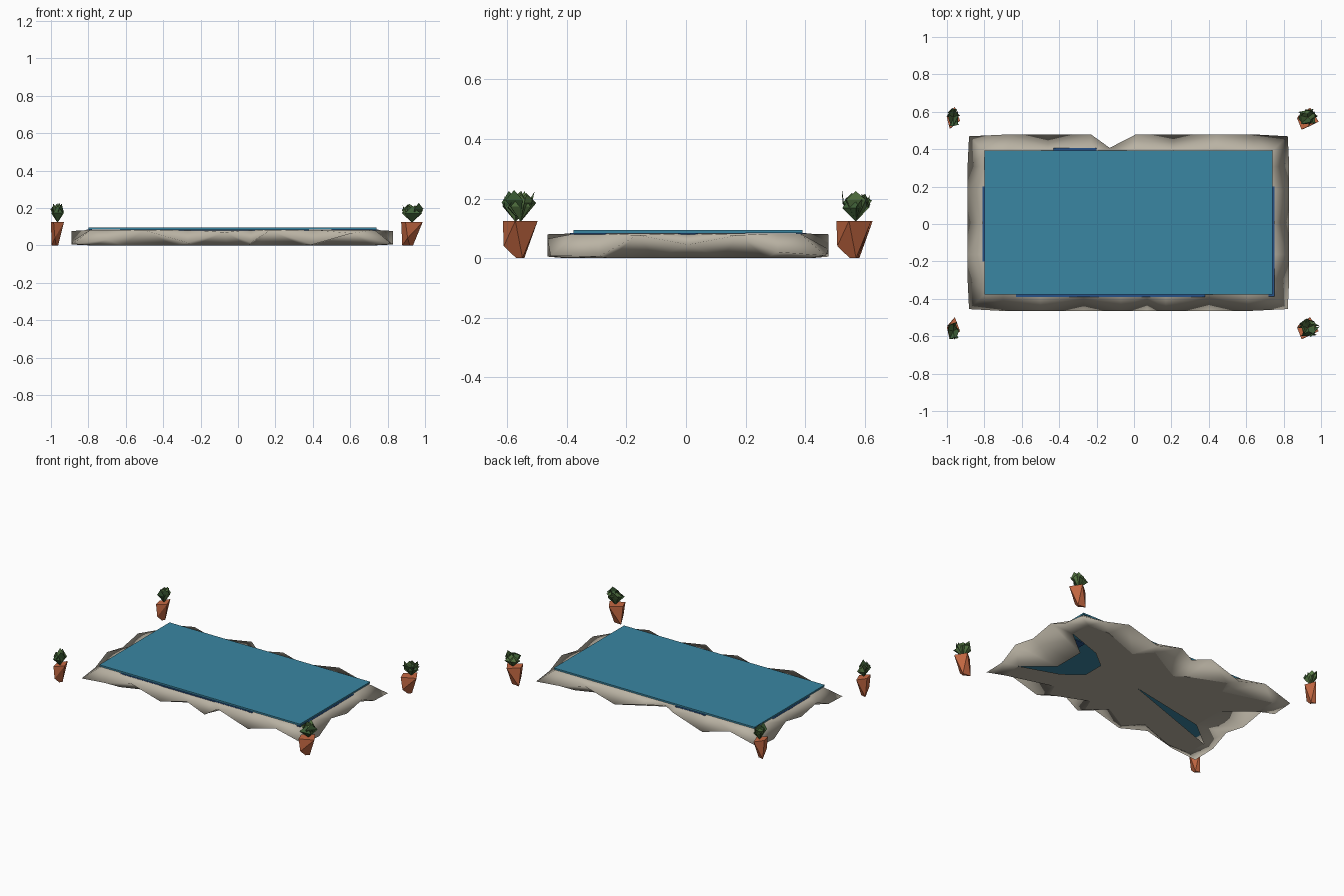
import bpy
import bmesh
import math
import random
from mathutils import Vector

random.seed(4)
cube = bpy.data.objects.get("Cube")
if cube:
    bpy.data.objects.remove(cube, do_unlink=True)


def material(name, color):
    mat = bpy.data.materials.new(name)
    mat.use_nodes = True
    mat.diffuse_color = (*color, 1)
    mat.node_tree.nodes["Principled BSDF"].inputs["Base Color"].default_value = (*color, 1)
    return mat


stone = material("pale stone", (0.49, 0.45, 0.37))
water = material("pool water", (0.042, 0.24, 0.36))
liner = material("deep blue liner", (0.02, 0.085, 0.25))
clay = material("terracotta", (0.56, 0.14, 0.055))
leaf = material("leaf green", (0.09, 0.18, 0.055))
dark_leaf = material("dark leaf green", (0.05, 0.12, 0.04))


def add_object(name, bm, mats, smooth=False):
    mesh = bpy.data.meshes.new(name)
    bm.to_mesh(mesh)
    bm.free()
    for mat in mats:
        mesh.materials.append(mat)
    obj = bpy.data.objects.new(name, mesh)
    bpy.context.collection.objects.link(obj)
    if smooth:
        bpy.ops.object.select_all(action="DESELECT")
        obj.select_set(True)
        bpy.context.view_layer.objects.active = obj
        bpy.ops.object.shade_smooth_by_angle(angle=math.radians(179))
    return obj


def add_box(name, low, high, mat):
    bm = bmesh.new()
    bmesh.ops.create_cube(bm, size=1)
    low, high = Vector(low), Vector(high)
    for v in bm.verts:
        v.co = (low + high) / 2 + v.co * (high - low)
    return add_object(name, bm, [mat])


# Half of the rim outline, turned half a circle for the other half
CENTRE = Vector((-0.03, 0.007, 0))
HX, HY = 0.86, 0.472
front_wave = [(-0.67, 0.03), (-0.47, 0.08), (-0.24, 0.015), (-0.04, 0.07),
              (0.1, 0.015), (0.2, 0.08), (0.43, 0.005), (0.64, 0.065)]
side_wave = [(-0.3, 0.005), (-0.17, 0.077), (0, 0.045), (0.17, 0.077), (0.3, 0.02)]
half = [Vector((-HX + 0.008, -HY + 0.01, 0.008))]
half += [Vector((x, -HY, z)) for x, z in front_wave]
half += [Vector((HX - 0.008, -HY + 0.01, 0.008))]
half += [Vector((HX, y, z)) for y, z in side_wave]
outline = half + [Vector((-p.x, -p.y, p.z)) for p in half]
# Notch in the back edge
notch = min(outline, key=lambda p: (p - Vector((-0.12, HY, 0))).length)
notch.y, notch.z = 0.4, 0.07
n = len(outline)


def floor_point(p):
    # The foot reaches further out below the troughs of the rim
    reach = 0.88 if p.z < 0.04 else 0.66
    return Vector((p.x * reach, p.y * reach, 0)) + CENTRE


# Stone rim: wavy top skirt, folded under towards the floor
bm = bmesh.new()
outer, inner, under = [], [], []
for p in outline:
    outer.append(bm.verts.new(p + CENTRE))
    q = Vector((max(-0.76, min(0.76, p.x)), max(-0.375, min(0.375, p.y)), 0.083))
    inner.append(bm.verts.new(q + CENTRE))
    under.append(bm.verts.new(floor_point(p)))
for i in range(n):
    j = (i + 1) % n
    bm.faces.new((outer[i], outer[j], inner[j], inner[i]))
    bm.faces.new((outer[j], outer[i], under[i], under[j]))
bmesh.ops.triangulate(bm, faces=bm.faces[:])
add_object("stone_rim", bm, [stone], smooth=True)

# Pool floor: broken star with openings at both ends
bm = bmesh.new()
middle = bm.verts.new(CENTRE)
ring = [bm.verts.new(floor_point(p)) for p in outline]
for i in range(n):
    j = (i + 1) % n
    centre = (ring[i].co + ring[j].co) / 2
    if centre.x > 0.5 and abs(centre.y) < 0.2:
        # Pull the floor back from the open end
        stub_a = bm.verts.new(ring[i].co.lerp(CENTRE, 0.35))
        stub_b = bm.verts.new(ring[j].co.lerp(CENTRE, 0.35))
        bm.faces.new((middle, stub_b, stub_a))
    elif not (centre.x < -0.5 and -0.26 < centre.y < -0.1):
        bm.faces.new((middle, ring[j], ring[i]))
add_object("pool_floor", bm, [stone])

# Water and the liner that peeks out around and below it
add_box("water_surface", (-0.8, -0.378, 0.084), (0.74, 0.392, 0.095), water)
for name, low, high in [
    ("front_liner", (-0.63, -0.39, 0.08), (0.38, -0.36, 0.084)),
    ("back_liner", (-0.43, 0.37, 0.08), (-0.2, 0.405, 0.084)),
    ("right_liner", (-0.81, -0.2, 0.08), (-0.78, 0.2, 0.084)),
    ("left_liner", (0.72, -0.387, 0.08), (0.75, 0.2, 0.084)),
    ("end_liner", (0.5, -0.2, 0.079), (0.72, 0.12, 0.084)),
]:
    add_box(name, low, high, liner)


def add_pot(name, x, y, width, lean):
    # Chipped, tapered pot as a hull of a lopsided rim and a small foot
    bm = bmesh.new()
    for u, v in [(-0.5, 0), (0.5, -0.3), (0.1, 0.95), (-0.3, -1)]:
        bm.verts.new((x + u * width, y + v * 0.06, 0.125))
    for u, v in [(-0.45, 0.2), (0.05, 0.1), (-0.1, -0.25)]:
        bm.verts.new((x + u * width, y + v * 0.06, 0))
    bm.verts.new((x - 0.2 * width, y - 0.95 * 0.06, 0.04))
    bmesh.ops.convex_hull(bm, input=bm.verts[:])
    bmesh.ops.recalc_face_normals(bm, faces=bm.faces[:])
    add_object(name + "_pot", bm, [clay])

    # Broad, folded leaves
    bm = bmesh.new()
    root = Vector((x, y + lean, 0.122))
    for k in range(7):
        a = k * 2.4
        out = Vector((math.cos(a) * width * 0.5, math.sin(a) * 0.055, 0))
        side = Vector((-math.sin(a) * width * 0.38, math.cos(a) * 0.034, 0))
        mid = root + out * random.uniform(0.5, 0.8) + Vector((0, 0, random.uniform(0.045, 0.075)))
        tip = root + out * random.uniform(0.3, 0.9) + Vector((0, 0, random.uniform(0.085, 0.107)))
        base, a1, a2, top = [bm.verts.new(c) for c in (root, mid + side, mid - side, tip)]
        for tri in ((base, a2, a1), (a1, a2, top)):
            bm.faces.new(tri).material_index = int(k % 3 == 2)
    add_object(name + "_plant", bm, [leaf, dark_leaf])


for name, x, y, width, lean in [
    ("front_right", -0.965, -0.555, 0.07, -0.018), ("back_right", -0.965, 0.57, 0.07, 0),
    ("front_left", 0.93, -0.555, 0.115, 0), ("back_left", 0.93, 0.565, 0.115, 0.005),
]:
    add_pot(name, x, y, width, lean)
